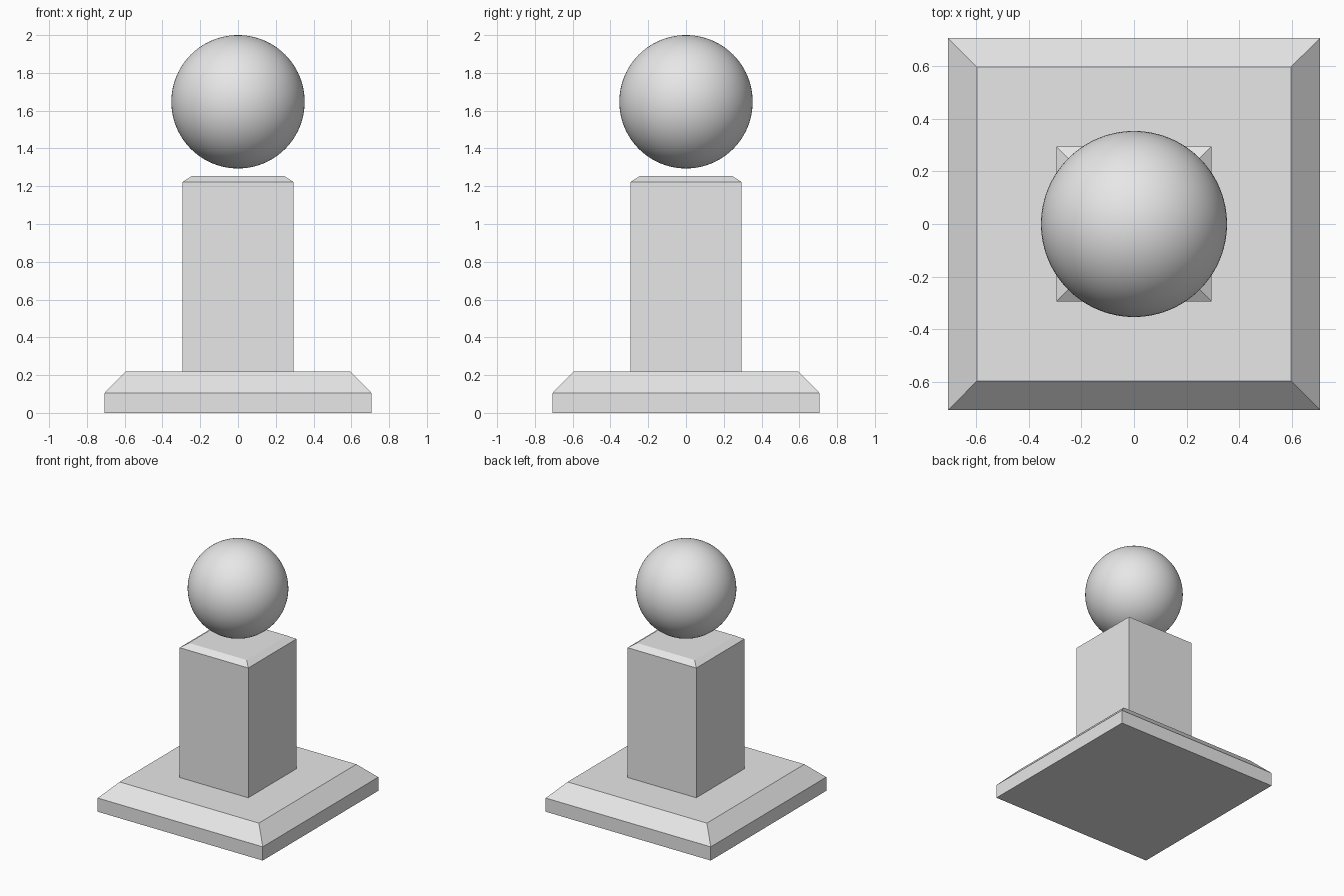
import bpy
import bmesh

cube = bpy.data.objects.get("Cube")
if cube:
    bpy.data.objects.remove(cube, do_unlink=True)

# Single stone grey
grey = bpy.data.materials.new("plain_grey")
grey.use_nodes = True
colour = (0.8, 0.8, 0.8, 1.0)
grey.diffuse_color = colour
grey.node_tree.nodes["Principled BSDF"].inputs["Base Color"].default_value = colour


def add_object(name, bm):
    bmesh.ops.recalc_face_normals(bm, faces=bm.faces)
    mesh = bpy.data.meshes.new(name)
    bm.to_mesh(mesh)
    bm.free()
    mesh.materials.append(grey)
    obj = bpy.data.objects.new(name, mesh)
    bpy.context.collection.objects.link(obj)
    return obj


def square_block(name, profile):
    """Stack square rings given as (half width, height) and cap both ends."""
    bm = bmesh.new()
    rings = [[bm.verts.new((sx * half, sy * half, z))
              for sx, sy in ((-1, -1), (1, -1), (1, 1), (-1, 1))]
             for half, z in profile]
    for low, high in zip(rings, rings[1:]):
        for i in range(4):
            j = (i + 1) % 4
            bm.faces.new((low[i], low[j], high[j], high[i]))
    bm.faces.new(rings[0][::-1])
    bm.faces.new(rings[-1])
    return add_object(name, bm)


# Wide base and tall pillar, both with bevelled top edges
square_block("base", [(0.706, 0), (0.706, 0.106), (0.596, 0.218)])
square_block("pillar", [(0.294, 0.218), (0.294, 1.222), (0.247, 1.253)])

# Ball floating just above the pillar
radius = 0.353
bm = bmesh.new()
bmesh.ops.create_uvsphere(bm, u_segments=96, v_segments=48, radius=radius)
bmesh.ops.translate(bm, verts=bm.verts, vec=(0, 0, 2 - radius))
for face in bm.faces:
    face.smooth = True
add_object("ball", bm)
